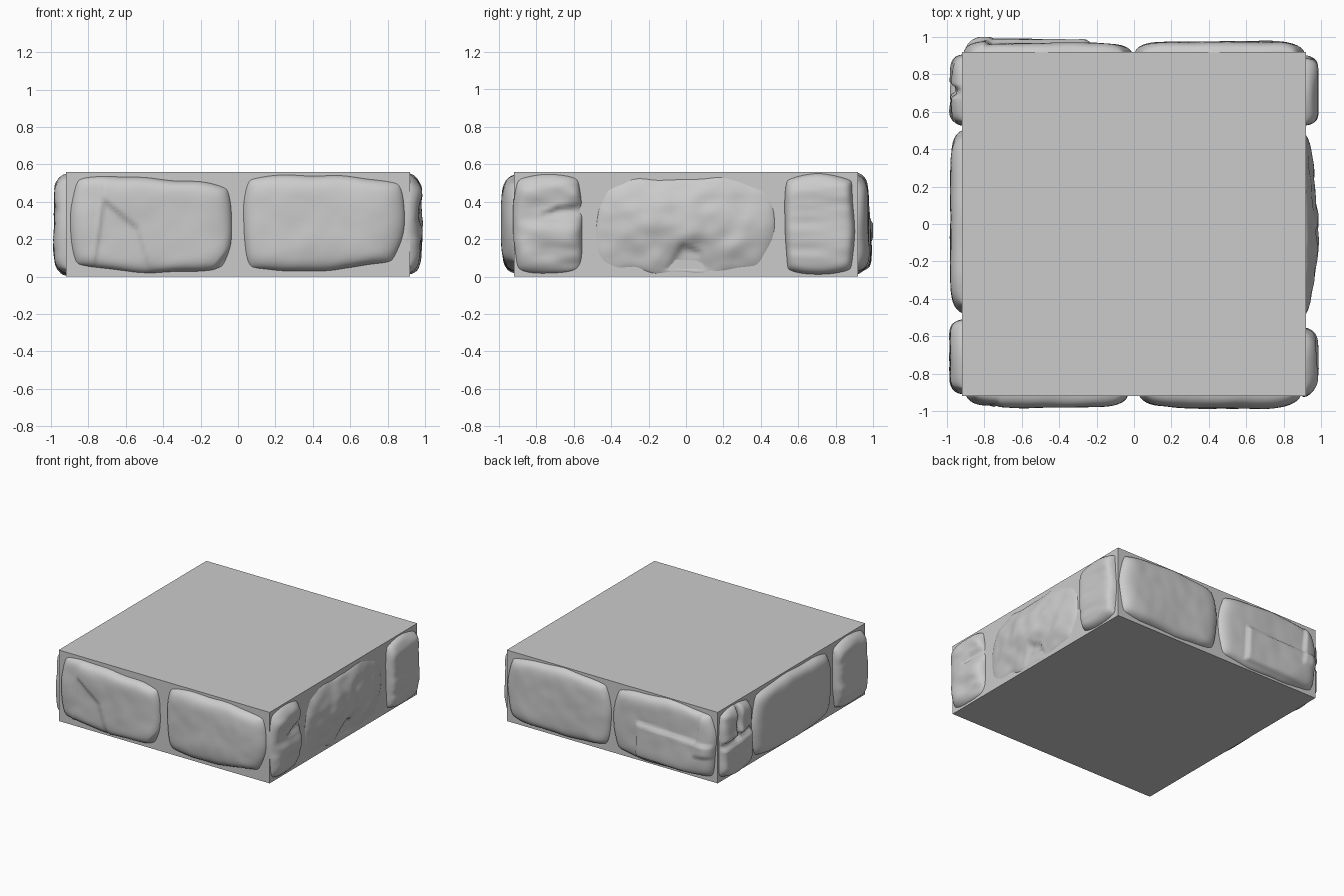
import bpy
import bmesh
import math
from mathutils import Vector, noise

cube = bpy.data.objects.get("Cube")
if cube:
    bpy.data.objects.remove(cube)

HALF, HEIGHT = 0.92, 0.56

stone = bpy.data.materials.new("grey stone")
stone.use_nodes = True
COLOUR = (0.6, 0.6, 0.6, 1)
stone.diffuse_color = COLOUR
stone.node_tree.nodes["Principled BSDF"].inputs["Base Color"].default_value = COLOUR


def smooth(t):
    t = min(1, max(0, t))
    return t * t * (3 - 2 * t)


def add_object(name, bm):
    mesh = bpy.data.meshes.new(name)
    bm.to_mesh(mesh)
    bm.free()
    mesh.materials.append(stone)
    obj = bpy.data.objects.new(name, mesh)
    bpy.context.collection.objects.link(obj)
    return obj


def inside(p, poly):
    """Distance inside a convex anticlockwise polygon."""
    edges = zip(poly, poly[1:] + poly[:1])
    return min((Vector(b) - Vector(a)).normalized().cross(p - Vector(a)) for a, b in edges)


def brick(name, turn, corners, depth=0.065, power=8, rough=0.008,
          grain=(4, 4), ragged=0.012, chips=(), seed=0):
    """Pillow-shaped stone on one wall; corners run anticlockwise from bottom left."""
    bl, br, tr, tl = map(Vector, corners)
    nu = 72 if (br - bl).length > 0.6 else 44
    nv = 48
    bm = bmesh.new()
    rows = []
    for j in range(nv + 1):
        row = []
        for i in range(nu + 1):
            # closer rows toward the rim, with rounded corners
            a = math.sin(math.pi * (i / nu - 0.5))
            b = math.sin(math.pi * (j / nv - 0.5))
            u = (1 + a * math.sqrt(1 - 0.18 * b * b)) / 2
            v = (1 + b * math.sqrt(1 - 0.22 * a * a)) / 2
            p = bl.lerp(br, u).lerp(tl.lerp(tr, u), v)
            # wavy outline
            rim = max(abs(a), abs(b)) ** 3
            q = Vector((p.x * 5, p.y * 5, seed * 7.3))
            p = p + Vector((noise.noise(q), noise.noise(q + Vector((31, 0, 0))))) * ragged * rim
            # domed, weathered face
            dome = math.sqrt((1 - abs(a) ** power) * (1 - abs(b) ** power))
            q = Vector((p.x * grain[0], p.y * grain[1], seed * 3.7))
            bump = noise.noise(q) + 0.5 * noise.noise(q * 2.3)
            h = depth + rough * bump
            for poly, step in chips:
                h += step * smooth(inside(p, poly) / 0.025 + 0.5)
            d = -0.02 + (h + 0.02) * dome
            d = min(d, 0.08)
            row.append(bm.verts.new((p.x, -HALF - d, min(HEIGHT, max(0, p.y)))))
        rows.append(row)
    for lo, hi in zip(rows, rows[1:]):
        for i in range(nu):
            bm.faces.new((lo[i], lo[i + 1], hi[i + 1], hi[i])).smooth = True
    obj = add_object(name, bm)
    obj.rotation_euler.z = math.radians(turn)


def block(x0, x1, z0=0.01, z1=0.55):
    return [(x0, z0), (x1, z0), (x1, z1), (x0, z1)]


# Plain core slab
bm = bmesh.new()
bmesh.ops.create_cube(bm, size=1)
bmesh.ops.scale(bm, vec=(2 * HALF, 2 * HALF, HEIGHT), verts=bm.verts)
bmesh.ops.translate(bm, vec=(0, 0, HEIGHT / 2), verts=bm.verts)
add_object("core_slab", bm)

# Front wall
brick("front_brick_right", 0, [(-0.91, 0.03), (-0.04, 0.01), (-0.01, 0.5), (-0.9, 0.56)],
      depth=0.062, seed=1,
      chips=[([(-0.78, 0), (-0.46, 0), (-0.54, 0.26), (-0.72, 0.41)], -0.018),
             ([(-1, 0), (-0.79, 0), (-0.71, 0.6), (-1, 0.6)], -0.012),
             ([(-0.16, 0), (0, 0), (0, 0.2)], -0.03)])
brick("front_brick_left", 0, [(0.03, 0.01), (0.87, 0.05), (0.91, 0.53), (0.01, 0.56)],
      depth=0.065, power=6, seed=2)

# Left wall, with a worn middle stone
brick("left_brick_front", 90, block(-0.92, -0.55), depth=0.055, rough=0.025,
      grain=(3, 7), power=5, seed=3,
      chips=[([(-0.76, 0.33), (-0.5, 0.33), (-0.5, 0.39), (-0.68, 0.37)], -0.025)])
brick("left_brick_middle", 90, [(-0.52, 0.01), (0.48, 0.0), (0.48, 0.55), (-0.5, 0.53)],
      depth=0.05, rough=0.03, grain=(4, 5), power=2, ragged=0.04, seed=4,
      chips=[([(-0.1, 0.04), (0.1, 0.04), (0.08, 0.13), (-0.02, 0.17)], -0.025)])
brick("left_brick_back", 90, block(0.52, 0.905), depth=0.062, rough=0.012,
      grain=(2, 9), seed=5)

# Back wall, with a raised layer on one stone
brick("back_brick_left", 180, block(-0.91, -0.005, 0.02), depth=0.055, seed=6)
brick("back_brick_right", 180, block(0.01, 0.91, 0.01), depth=0.048, seed=7,
      chips=[([(0.24, 0.05), (0.9, 0.03), (0.9, 0.29), (0.25, 0.32)], 0.022),
             ([(0.76, 0.2), (0.92, 0.2), (0.92, 0.52), (0.8, 0.52)], 0.02)])

# Right wall
brick("right_brick_back", 270, block(-0.91, -0.53), depth=0.06, rough=0.018,
      grain=(4, 7), seed=8,
      chips=[([(-0.95, 0.25), (-0.5, 0.3), (-0.5, 0.34), (-0.95, 0.3)], -0.03),
             ([(-0.75, 0.3), (-0.7, 0.3), (-0.68, 0.56), (-0.73, 0.56)], -0.03)])
brick("right_brick_middle", 270, block(-0.505, 0.48, 0.01), depth=0.06, seed=9)
brick("right_brick_front", 270, block(0.51, 0.905), depth=0.062, rough=0.012,
      grain=(3, 8), seed=10)
